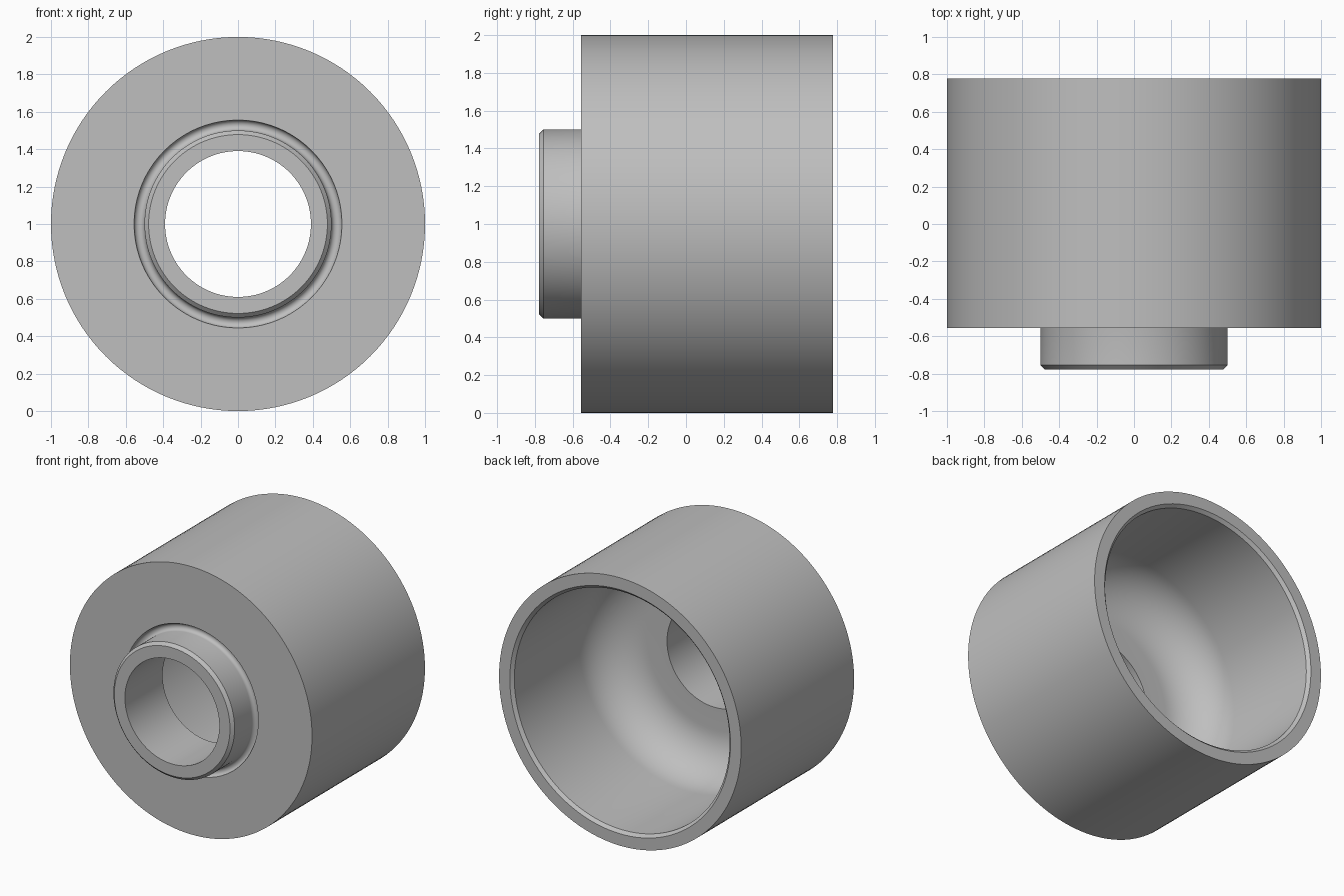
import bpy
import bmesh
from math import cos, sin, pi, radians
from mathutils import Vector

cube = bpy.data.objects.get("Cube")
if cube:
    bpy.data.objects.remove(cube)

SEGMENTS = 128
FRONT, FACE, FLOOR, BACK = -0.777, -0.555, -0.333, 0.777
BORE, HUB, INNER, OUTER = 0.39, 0.5, 0.889, 1.0
CHAMFER, FILLET, GROOVE = 0.022, 0.33, 0.0278


def arc(r, y, radius, start, end, steps):
    """Points (radius, y) along an arc of the cross-section."""
    angles = [radians(start + (end - start) * i / steps) for i in range(steps + 1)]
    return [(r + radius * cos(a), y + radius * sin(a)) for a in angles]


def lathe(name, profile, material):
    """Revolve a closed (radius, y) profile about the horizontal axis."""
    bm = bmesh.new()
    verts = [bm.verts.new((r, y, 0)) for r, y in profile]
    edges = [bm.edges.new((v, verts[i - 1])) for i, v in enumerate(verts)]
    bmesh.ops.spin(bm, geom=verts + edges, cent=(0, 0, 0), axis=(0, 1, 0),
                   angle=2 * pi, steps=SEGMENTS)
    bmesh.ops.remove_doubles(bm, verts=bm.verts, dist=1e-5)
    bmesh.ops.recalc_face_normals(bm, faces=bm.faces)
    bmesh.ops.translate(bm, verts=bm.verts, vec=Vector((0, 0, 1)))
    mesh = bpy.data.meshes.new(name)
    bm.to_mesh(mesh)
    bm.free()
    mesh.materials.append(material)
    obj = bpy.data.objects.new(name, mesh)
    bpy.context.collection.objects.link(obj)
    bpy.ops.object.select_all(action="DESELECT")
    obj.select_set(True)
    bpy.context.view_layer.objects.active = obj
    bpy.ops.object.shade_smooth_by_angle(angle=radians(25))
    return obj


grey = bpy.data.materials.new("plain grey")
grey.use_nodes = True
colour = (0.52, 0.52, 0.52, 1)
grey.diffuse_color = colour
grey.node_tree.nodes["Principled BSDF"].inputs["Base Color"].default_value = colour

# Bored hub with a chamfered nose
profile = [(BORE, FRONT), (HUB - CHAMFER, FRONT), (HUB, FRONT + CHAMFER)]
# Round relief groove where the hub meets the front face
profile += arc(HUB + GROOVE, FACE, GROOVE, 180, 0, 12)
# Outer wall and chamfered back rim
profile += [(OUTER, FACE), (OUTER, BACK), (INNER + CHAMFER, BACK),
            (INNER, BACK - CHAMFER)]
# Hollow interior with a large fillet down to the floor
profile += arc(INNER - FILLET, FLOOR + FILLET, FILLET, 0, -90, 16)
profile += [(BORE, FLOOR)]

lathe("hollow_hub_cup", profile, grey)
